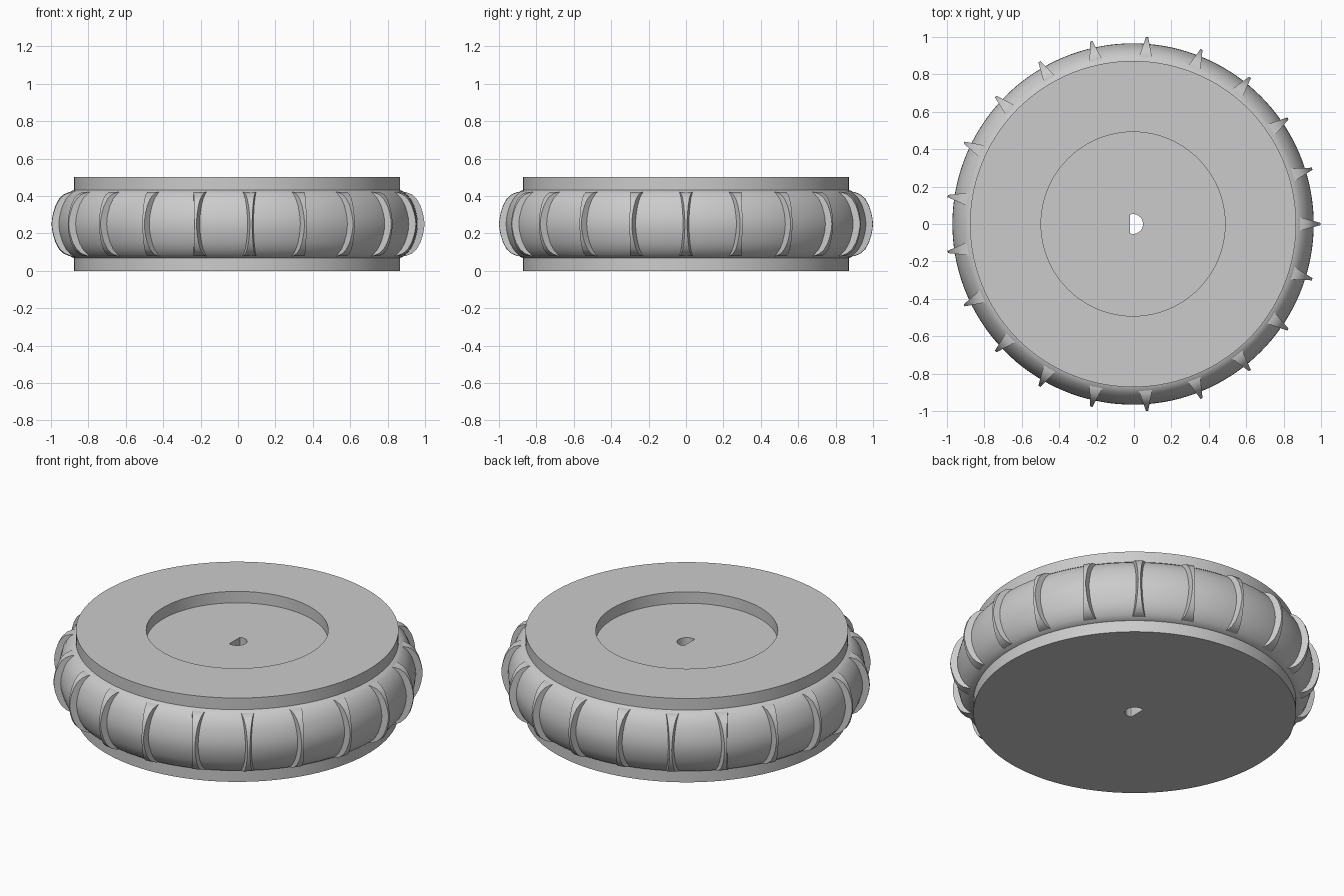
import bpy, bmesh, math

if "Cube" in bpy.data.objects:
    bpy.data.objects.remove(bpy.data.objects["Cube"])

CX = -0.005          # axle position, so the odd rib count stays centred
SEG = 144
RIBS = 21

grey = bpy.data.materials.new("plain_grey")
grey.diffuse_color = (0.6, 0.6, 0.6, 1)
grey.use_nodes = True
grey.node_tree.nodes["Principled BSDF"].inputs["Base Color"].default_value = grey.diffuse_color


def make_object(name, bm, angle=30):
    bmesh.ops.recalc_face_normals(bm, faces=bm.faces)
    mesh = bpy.data.meshes.new(name)
    bm.to_mesh(mesh)
    bm.free()
    mesh.materials.append(grey)
    ob = bpy.data.objects.new(name, mesh)
    ob.location.x = CX
    bpy.context.collection.objects.link(ob)
    bpy.ops.object.select_all(action='DESELECT')
    ob.select_set(True)
    bpy.context.view_layer.objects.active = ob
    bpy.ops.object.shade_smooth_by_angle(angle=math.radians(angle))
    return ob


def lathe(name, profile, hole_radius=0, hole_flat=0):
    """Revolve a closed (r, z) profile; the axle radius gets a flat side."""
    bm = bmesh.new()
    rings = []
    for r, z in profile:
        ring = []
        for i in range(SEG):
            a = 2 * math.pi * i / SEG
            x, y = r * math.cos(a), r * math.sin(a)
            if r == hole_radius:
                x = max(x, hole_flat)
            ring.append(bm.verts.new((x, y, z)))
        rings.append(ring)
    for k, low in enumerate(rings):
        high = rings[(k + 1) % len(rings)]
        for i in range(SEG):
            j = (i + 1) % SEG
            bm.faces.new((low[i], low[j], high[j], high[i]))
    return make_object(name, bm)


# Wheel disc with recessed top and D-shaped axle hole
HOLE = 0.053
lathe("wheel_disc",
      [(HOLE, 0), (0.872, 0), (0.872, 0.5), (0.492, 0.5), (0.492, 0.432), (HOLE, 0.432)],
      HOLE, -0.017)

# Bulging tyre, profile mirrored about mid height
half = [(0.868, 0.068), (0.885, 0.073), (0.905, 0.088), (0.928, 0.115),
        (0.946, 0.15), (0.958, 0.19), (0.964, 0.22)]
lathe("tyre", half + [(0.966, 0.25)] + [(r, 0.5 - z) for r, z in reversed(half)])

# Wedge-shaped tread ribs: wide at the root, thin at the crest
rib_half = [(0.87, 0.078), (0.905, 0.08), (0.935, 0.092), (0.96, 0.115),
            (0.98, 0.15), (0.993, 0.19), (1.0, 0.225)]
rib = rib_half + [(1.002, 0.25)] + [(r, 0.5 - z) for r, z in reversed(rib_half)]
bm = bmesh.new()
for n in range(RIBS):
    a = 2 * math.pi * n / RIBS
    c, s = math.cos(a), math.sin(a)
    sides = []
    for sign in (-1, 1):
        row = []
        for r, z in rib:
            w = sign * (0.006 + 0.27 * (1.002 - r))
            row.append(bm.verts.new((r * c - w * s, r * s + w * c, z)))
        sides.append(row)
        bm.faces.new(row)
    for k in range(len(rib)):
        m = (k + 1) % len(rib)
        bm.faces.new((sides[0][k], sides[0][m], sides[1][m], sides[1][k]))
make_object("tread_ribs", bm)
